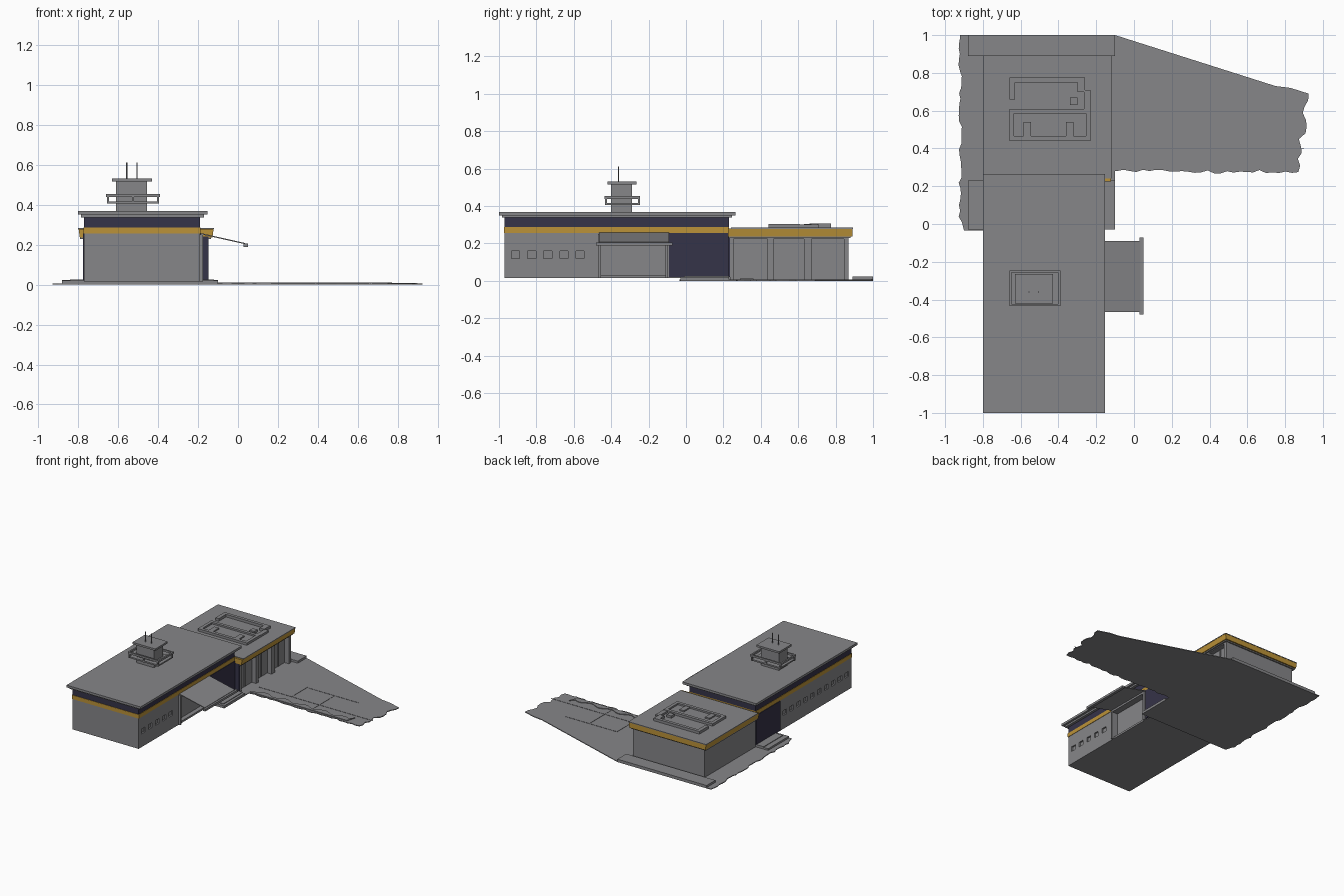
import bpy, bmesh, math, random
from mathutils import Vector

random.seed(4)
if "Cube" in bpy.data.objects:
    bpy.data.objects.remove(bpy.data.objects["Cube"], do_unlink=True)


def material(name, rgb):
    m = bpy.data.materials.new(name)
    m.use_nodes = True
    m.diffuse_color = (*rgb, 1)
    m.node_tree.nodes["Principled BSDF"].inputs["Base Color"].default_value = (*rgb, 1)
    return m


GREY = material("concrete grey", (0.24, 0.24, 0.25))
GOLD = material("band gold", (0.50, 0.29, 0.04))
NAVY = material("dark navy", (0.036, 0.033, 0.065))


def finish(name, bm, mat):
    bmesh.ops.recalc_face_normals(bm, faces=bm.faces)
    mesh = bpy.data.meshes.new(name)
    bm.to_mesh(mesh)
    bm.free()
    mesh.materials.append(mat)
    ob = bpy.data.objects.new(name, mesh)
    bpy.context.collection.objects.link(ob)
    return ob


def boxes(name, mat, *spans):
    """One object from boxes given as (x0, x1, y0, y1, z0, z1)."""
    bm = bmesh.new()
    for x0, x1, y0, y1, z0, z1 in spans:
        for v in bmesh.ops.create_cube(bm, size=1)["verts"]:
            v.co = Vector(((x0 + x1) / 2 + v.co.x * (x1 - x0),
                           (y0 + y1) / 2 + v.co.y * (y1 - y0),
                           (z0 + z1) / 2 + v.co.z * (z1 - z0)))
    return finish(name, bm, mat)


def prism(name, mat, outline, z0, z1):
    bm = bmesh.new()
    face = bm.faces.new([bm.verts.new((x, y, z0)) for x, y in outline])
    top = bmesh.ops.extrude_face_region(bm, geom=[face])["geom"]
    for v in top:
        if isinstance(v, bmesh.types.BMVert):
            v.co.z = z1
    return finish(name, bm, mat)


def frame(x0, x1, y0, y1, w, z0, z1):
    """Four boxes forming a rectangular ring."""
    return [(x0, x1, y0, y0 + w, z0, z1), (x0, x1, y1 - w, y1, z0, z1),
            (x0, x0 + w, y0 + w, y1 - w, z0, z1), (x1 - w, x1, y0 + w, y1 - w, z0, z1)]


def rough(a, b, n, amount):
    """Ragged line from a towards b."""
    a, b = Vector(a), Vector(b)
    side = Vector((a.y - b.y, b.x - a.x)).normalized()
    return [tuple(a.lerp(b, i / n) + side * (amount * random.uniform(-1, 1) if i else 0))
            for i in range(n)]


def carve(ob, cutter):
    mod = ob.modifiers.new("cut", "BOOLEAN")
    mod.operation, mod.object, mod.solver = "DIFFERENCE", cutter, "EXACT"
    cutter.hide_render = True
    bpy.context.view_layer.objects.active = ob
    bpy.ops.object.modifier_apply(modifier=mod.name)
    bpy.data.objects.remove(cutter, do_unlink=True)


# Ground with ragged borders, and the raised verge along the apron
outline = [(-0.1, 1), (-0.92, 1)]
outline += rough((-0.92, 0.99), (-0.92, -0.02), 34, 0.01)
outline += [(-0.9, -0.035), (-0.1, -0.03), (-0.1, 0.28)]
outline += rough((-0.09, 0.28), (0.87, 0.275), 28, 0.01)
outline += rough((0.87, 0.275), (0.915, 0.69), 12, 0.02)
outline += [(0.925, 0.69), (0.83, 0.72), (0.75, 0.73)]
prism("ground", GREY, outline, 0, 0.006)
verge = [(-0.1, 0.29), (0.75, 0.29), (0.77, 0.36)]
verge += [(0.74 - i * 0.03, 0.325 + 0.016 * math.sin(i * 1.1)) for i in range(28)]
prism("apron_verge", GREY, verge, 0.006, 0.011)
boxes("apron_joints", GREY,
      (-0.1, 0.9, 0.397, 0.401, 0.005, 0.008), (0.2, 0.64, 0.588, 0.594, 0.005, 0.008),
      (0.188, 0.192, 0.4, 0.6, 0.005, 0.008), (0.43, 0.434, 0.3, 0.59, 0.005, 0.008))
boxes("rear_pavement", GREY, (-0.88, -0.1, 0.89, 1.0, 0.003, 0.023))
boxes("entrance_steps", GREY, (-0.88, -0.1, -0.03, 0.23, 0.003, 0.02),
      (-0.84, -0.12, -0.01, 0.23, 0.02, 0.025))

# Tall hall with window insets and a recessed garage bay
X0, X1, Y0, Y1 = -0.77, -0.19, -0.97, 0.23
hall = boxes("tall_hall", GREY, (X0, X1, Y0, Y1, 0.015, 0.256))
holes = [(X1 - 0.012, X1 + 0.02, -0.933 + i * 0.086, -0.889 + i * 0.086, 0.12, 0.158)
         for i in range(5)]
holes += [(X0 - 0.02, X0 + 0.012, -0.933 + i * 0.086, -0.889 + i * 0.086, 0.12, 0.158)
          for i in range(10)]
holes.append((X1 - 0.035, X1 + 0.02, -0.455, -0.11, 0.03, 0.235))
carve(hall, boxes("hall_cutter", GREY, *holes))
boxes("garage_frame", GREY, (X1 - 0.01, -0.175, -0.47, -0.455, 0.015, 0.25),
      (X1 - 0.01, -0.175, -0.11, -0.095, 0.015, 0.25),
      (X1 - 0.01, -0.175, -0.47, -0.095, 0.235, 0.25))
boxes("gold_band", GOLD, (X0 - 0.003, X1 + 0.003, Y0 - 0.003, Y1, 0.256, 0.287))
boxes("window_band", NAVY, (X0, X1, Y0, Y1, 0.287, 0.338))
boxes("navy_entrances", NAVY, (X1 - 0.002, X1 + 0.007, -0.09, Y1, 0.02, 0.256),
      (X0 - 0.007, X0 + 0.002, -0.07, Y1, 0.02, 0.256),
      (X1, -0.147, 0.225, 0.236, 0.02, 0.24))
boxes("tall_roof", GREY, (-0.785, -0.17, -0.985, 0.245, 0.337, 0.352),
      (-0.8, -0.153, -1.0, 0.265, 0.35, 0.368))

# Sloping canopy over the garage bay
canopy = boxes("garage_canopy", GREY, (X1, 0.035, -0.465, -0.09, 0.0, 0.006))
for v in canopy.data.vertices:
    v.co.z += 0.253 - (v.co.x - X1) * 0.225
boxes("canopy_edge", GREY, (0.028, 0.05, -0.48, -0.072, 0.188, 0.205))

# Low hall: recessed bays between piers on its long side
boxes("low_hall", GREY, (X0, -0.185, Y1, 0.87, 0.005, 0.24))
piers = [(-0.19, -0.147, y0, y1, 0.005, 0.236)
         for y0, y1 in ((0.236, 0.255), (0.437, 0.468), (0.63, 0.672), (0.845, 0.87))]
boxes("bay_piers", GREY, *piers, (-0.19, -0.147, 0.236, 0.87, 0.222, 0.238))
mullions = [(-0.19, -0.177, y - 0.004, y + 0.004, 0.01, 0.222) for y in (0.345, 0.55, 0.76)]
boxes("bay_mullions", GREY, *mullions)
boxes("low_soffit", GREY, (-0.79, -0.135, 0.226, 0.88, 0.228, 0.24))
fascia = boxes("low_gold_fascia", GOLD, (-0.798, -0.122, 0.225, 0.89, 0.237, 0.279))
for v in fascia.data.vertices:
    if v.co.z < 0.25:
        v.co.x += 0.006 if v.co.x < -0.5 else -0.006
boxes("low_roof", GREY, (-0.8, -0.12, 0.24, 0.892, 0.278, 0.284))

# Ducts on the low roof
boxes("duct_platform", GREY, (-0.655, -0.235, 0.445, 0.605, 0.283, 0.29),
      *frame(-0.66, -0.23, 0.44, 0.61, 0.025, 0.283, 0.303),
      (-0.585, -0.545, 0.465, 0.54, 0.288, 0.3), (-0.36, -0.32, 0.465, 0.54, 0.288, 0.3))
boxes("duct_run", GREY, (-0.66, -0.26, 0.75, 0.775, 0.283, 0.305),
      (-0.66, -0.63, 0.66, 0.75, 0.283, 0.305), (-0.3, -0.26, 0.7, 0.75, 0.283, 0.305),
      (-0.34, -0.3, 0.63, 0.67, 0.283, 0.303), (-0.265, -0.23, 0.61, 0.71, 0.283, 0.3))

# Roof lookout with walkway, railing, cap and aerials
boxes("lookout_cabin", GREY, (-0.61, -0.455, -0.4, -0.29, 0.36, 0.518))
boxes("lookout_cap", GREY, (-0.63, -0.43, -0.42, -0.265, 0.516, 0.531))
boxes("lookout_walkway", GREY, (-0.65, -0.395, -0.43, -0.25, 0.405, 0.416))
boxes("lookout_railing", GREY, *frame(-0.66, -0.39, -0.435, -0.245, 0.012, 0.438, 0.453),
      *[(x, x + 0.01, y, y + 0.01, 0.405, 0.445) for x in (-0.655, -0.53, -0.405)
        for y in (-0.433, -0.257)])
for i, x in enumerate((-0.557, -0.505)):
    bpy.ops.mesh.primitive_cylinder_add(vertices=8, radius=0.003, depth=0.085,
                                        location=(x, -0.36, 0.568))
    aerial = bpy.context.object
    aerial.name = ("right_aerial", "left_aerial")[i]
    aerial.data.materials.append(GREY)
